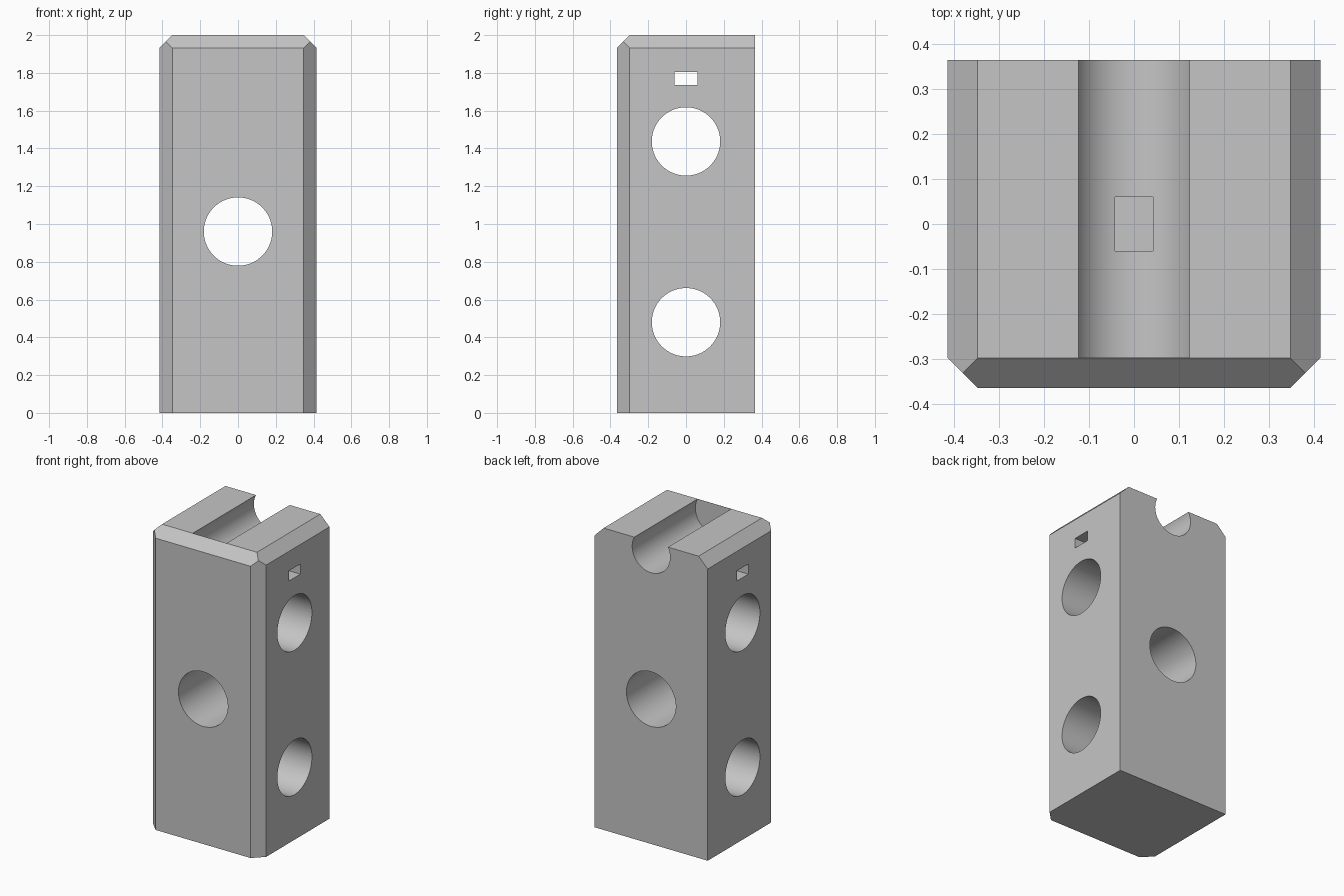
import bpy, bmesh
from math import radians
from mathutils import Vector

if "Cube" in bpy.data.objects:
    bpy.data.objects.remove(bpy.data.objects["Cube"], do_unlink=True)

HALF_X, HALF_Y, HEIGHT = 0.415, 0.365, 2.0
CHAMFER = 0.067

# Single plain grey
grey = bpy.data.materials.new("plain grey")
grey.use_nodes = True
colour = (0.56, 0.56, 0.56, 1)
grey.diffuse_color = colour
grey.node_tree.nodes["Principled BSDF"].inputs["Base Color"].default_value = colour


def cut_box(bm, normal, reach):
    """Slice off everything beyond a plane and cap the opening."""
    normal = Vector(normal).normalized()
    cut = bmesh.ops.bisect_plane(
        bm, geom=bm.verts[:] + bm.edges[:] + bm.faces[:],
        plane_co=normal * reach, plane_no=normal, clear_outer=True)
    edges = [e for e in cut["geom_cut"] if isinstance(e, bmesh.types.BMEdge)]
    bmesh.ops.edgeloop_fill(bm, edges=edges)


# Solid block, chamfered on the front upright edges and three top edges
bm = bmesh.new()
bmesh.ops.create_cube(bm, size=1)
for v in bm.verts:
    v.co = (v.co.x * 2 * HALF_X, v.co.y * 2 * HALF_Y, (v.co.z + 0.5) * HEIGHT)
diagonal = 2 ** 0.5
for side in (-1, 1):
    cut_box(bm, (side, -1, 0), (HALF_X + HALF_Y - CHAMFER) / diagonal)
    cut_box(bm, (side, 0, 1), (HALF_X + HEIGHT - CHAMFER) / diagonal)
cut_box(bm, (0, -1, 1), (HALF_Y + HEIGHT - CHAMFER) / diagonal)
bmesh.ops.recalc_face_normals(bm, faces=bm.faces[:])
mesh = bpy.data.meshes.new("block")
bm.to_mesh(mesh)
bm.free()
block = bpy.data.objects.new("block", mesh)
bpy.context.collection.objects.link(block)
mesh.materials.append(grey)


def subtract_active(name):
    """Carve the newest primitive out of the block, then discard it."""
    cutter = bpy.context.object
    cutter.name = name
    cutter.hide_render = True
    mod = block.modifiers.new(name, "BOOLEAN")
    mod.operation = "DIFFERENCE"
    mod.solver = "EXACT"
    mod.object = cutter
    bpy.context.view_layer.objects.active = block
    bpy.ops.object.modifier_apply(modifier=name)
    bpy.data.objects.remove(cutter, do_unlink=True)


def bore(name, radius, length, centre, rotation):
    bpy.ops.mesh.primitive_cylinder_add(
        vertices=96, radius=radius, depth=length, location=centre, rotation=rotation)
    subtract_active(name)


ALONG_X = (0, radians(90), 0)
ALONG_Y = (radians(90), 0, 0)

# Round through holes
bore("front_hole", 0.181, 2, (0, 0, 0.96), ALONG_Y)
bore("lower_side_hole", 0.181, 2, (0, 0, 0.48), ALONG_X)
bore("upper_side_hole", 0.181, 2, (0, 0, 1.437), ALONG_X)

# Round groove in the top, open at the back and closed at the front
groove_front, groove_back = -HALF_Y + CHAMFER + 0.001, 0.6
bore("top_groove", 0.139, groove_back - groove_front,
     (0, (groove_front + groove_back) / 2, HEIGHT - 0.064), ALONG_Y)

# Small slot through the sides, just breaking into the groove
bpy.ops.mesh.primitive_cube_add(size=1, location=(0, 0, 1.77))
bpy.context.object.scale = (2, 0.12, 0.067)
bpy.context.view_layer.update()
subtract_active("side_slot")

# Smooth bores, crisp edges
bpy.ops.object.select_all(action="DESELECT")
block.select_set(True)
bpy.context.view_layer.objects.active = block
bpy.ops.object.shade_smooth_by_angle(angle=radians(10))
